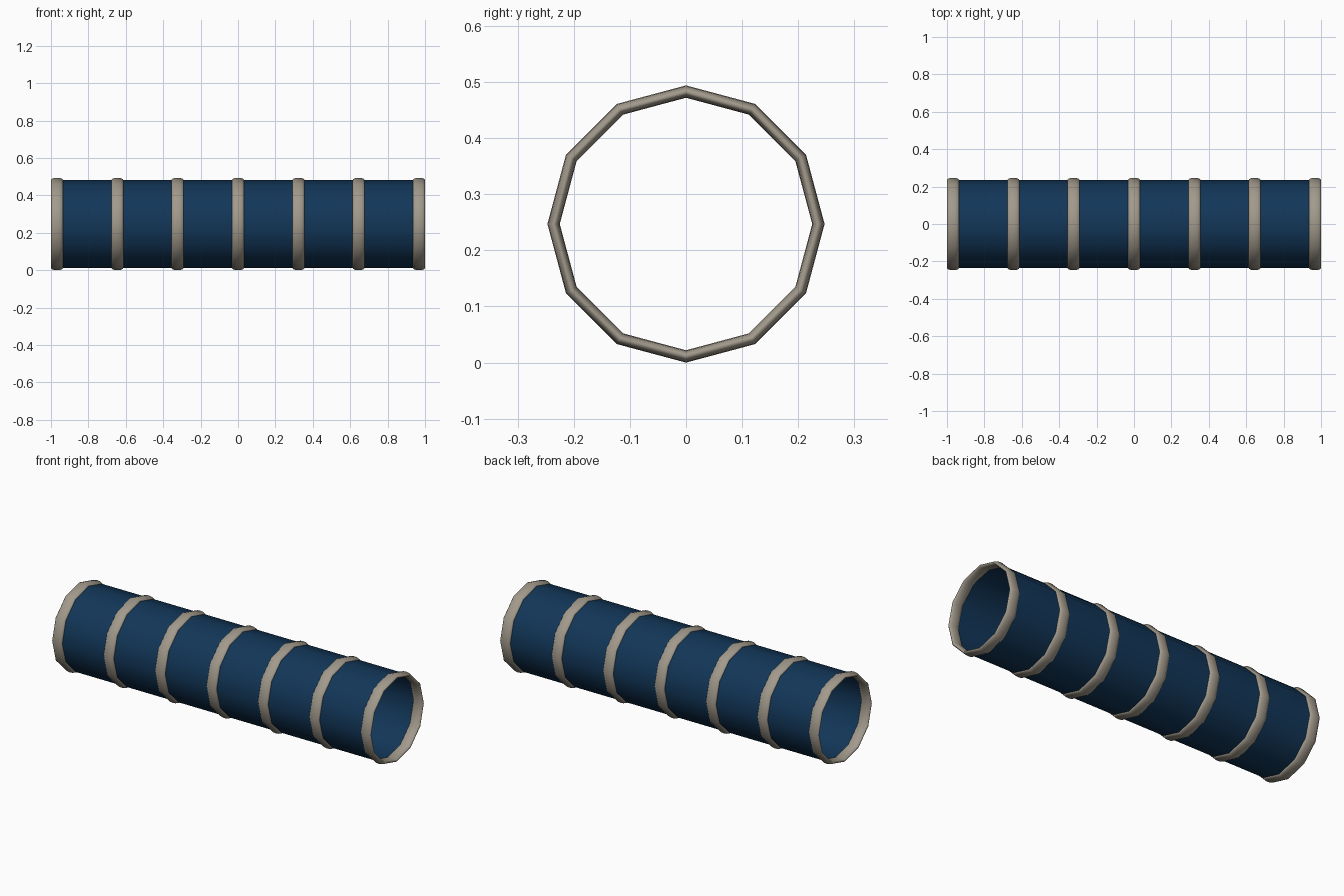
import bpy, math

if "Cube" in bpy.data.objects:
    bpy.data.objects.remove(bpy.data.objects["Cube"])

SIDES = 12
R = 0.236        # tube radius, also ring centre radius
CZ = 0.247       # axis height
HALF_W, HALF_T = 0.032, 0.011   # ring half width (x) and half thickness (radial)


def material(name, rgb):
    m = bpy.data.materials.new(name)
    m.diffuse_color = (*rgb, 1)
    m.use_nodes = True
    m.node_tree.nodes["Principled BSDF"].inputs["Base Color"].default_value = m.diffuse_color
    return m


def lathe(name, profile, mat, x=0.0, closed=False):
    """Sweep an (x, radius) profile around the x axis."""
    verts = []
    for i in range(SIDES):
        a = 2 * math.pi * i / SIDES
        verts += [(px, r * math.cos(a), r * math.sin(a)) for px, r in profile]
    n = len(profile)
    faces = []
    for i in range(SIDES):
        j = (i + 1) % SIDES
        for k in range(n if closed else n - 1):
            l = (k + 1) % n
            faces.append((i * n + k, i * n + l, j * n + l, j * n + k))
    me = bpy.data.meshes.new(name)
    me.from_pydata(verts, [], faces)
    me.flip_normals()
    me.materials.append(mat)
    me.shade_smooth()
    ob = bpy.data.objects.new(name, me)
    ob.location = (x, 0, CZ)
    bpy.context.collection.objects.link(ob)
    return ob


blue = material("navy fabric", (0.006, 0.037, 0.098))
tan = material("warm grey trim", (0.36, 0.32, 0.26))

# Thin tunnel skin, open at both ends
lathe("tunnel_skin", [(-0.968, R), (0.968, R)], blue)

# Seven flattened hoops with an oval section
section = []
for k in range(12):
    a = 2 * math.pi * k / 12
    section.append((HALF_W * math.cos(a), R + HALF_T * math.sin(a)))
for i in range(7):
    lathe(f"hoop_{i + 1}", section, tan, x=-0.968 + i * 0.968 / 3, closed=True)
